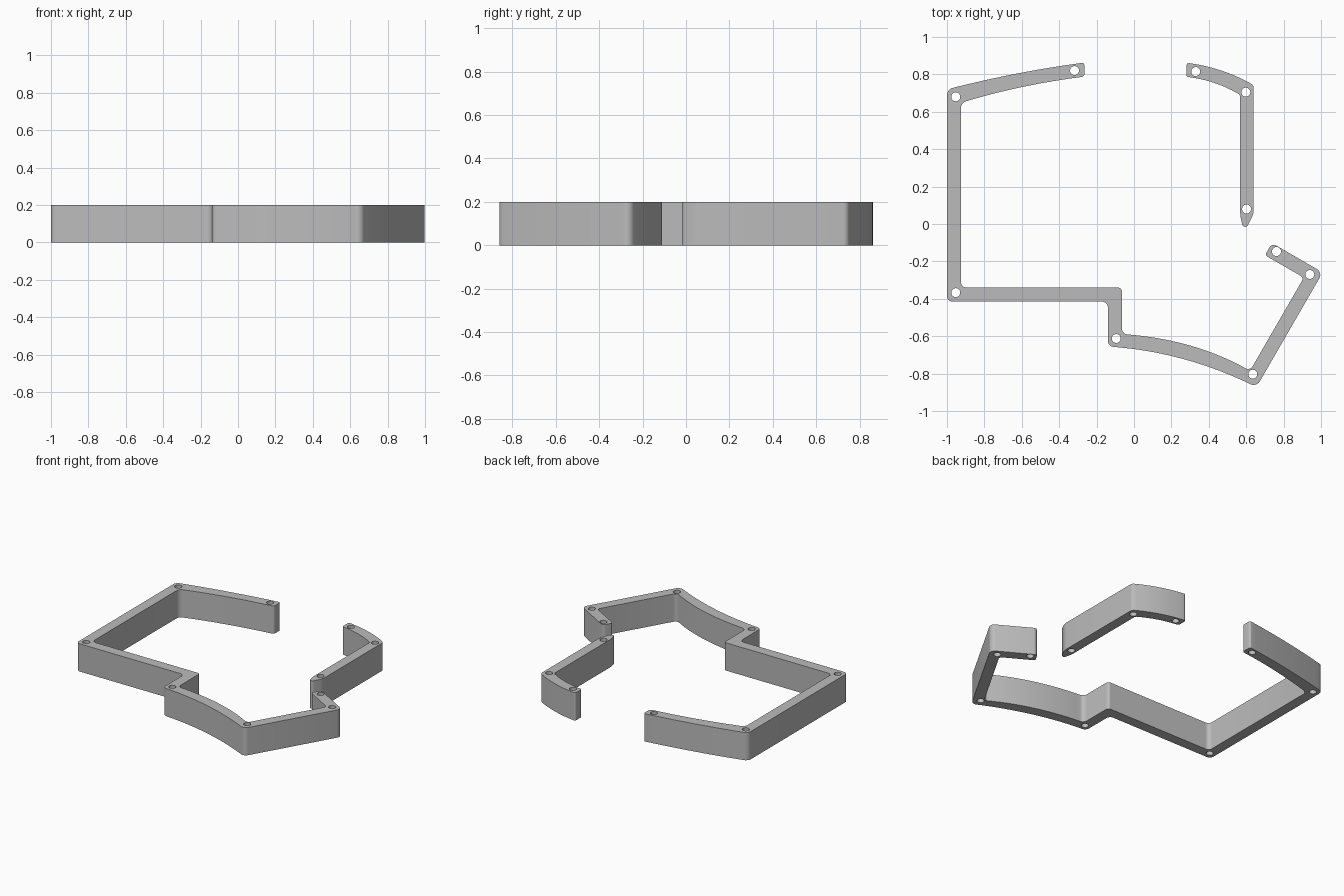
import bpy, bmesh
from math import radians, cos, sin, pi
from mathutils import Vector

HEIGHT = 0.2
HOLE_RADIUS = 0.024

cube = bpy.data.objects.get("Cube")
if cube:
    bpy.data.objects.remove(cube, do_unlink=True)

grey = bpy.data.materials.new("plain grey")
grey.use_nodes = True
grey.diffuse_color = (0.5, 0.5, 0.5, 1)
grey.node_tree.nodes["Principled BSDF"].inputs["Base Color"].default_value = (0.5, 0.5, 0.5, 1)


def bow(start, control, end, r0, r1, n=12):
    """Curved run of outline corners; only the two ends are rounded."""
    a, b, c = Vector(start), Vector(control), Vector(end)
    pts = []
    for i in range(n + 1):
        t = i / n
        p = a * (1 - t) ** 2 + b * 2 * t * (1 - t) + c * t * t
        pts.append((p.x, p.y, r0 if i == 0 else r1 if i == n else 0))
    return pts


def rounded(corners, steps=6):
    """Fillet every corner (x, y, radius) of a closed outline."""
    out = []
    for i, (x, y, r) in enumerate(corners):
        p = Vector((x, y))
        if r == 0:
            out.append(p)
            continue
        to_prev = Vector(corners[i - 1][:2]) - p
        to_next = Vector(corners[(i + 1) % len(corners)][:2]) - p
        cut = min(r, to_prev.length * 0.48, to_next.length * 0.48)
        a, b = p + to_prev.normalized() * cut, p + to_next.normalized() * cut
        for k in range(steps + 1):
            t = k / steps
            # weighted blend gives a circular arc at a square corner
            w = ((1 - t) ** 2, 2 * t * (1 - t) * 0.707, t * t)
            out.append((a * w[0] + p * w[1] + b * w[2]) / sum(w))
    return out


def circle(x, y, n=24):
    return [Vector((x + HOLE_RADIUS * cos(2 * pi * k / n),
                    y + HOLE_RADIUS * sin(2 * pi * k / n))) for k in range(n)]


def wall(name, corners, holes):
    """Extrude a filled outline with round through-holes."""
    curve = bpy.data.curves.new(name, 'CURVE')
    curve.dimensions = '2D'
    curve.fill_mode = 'BOTH'
    curve.extrude = HEIGHT / 2
    for loop in [rounded(corners)] + [circle(*h) for h in holes]:
        spline = curve.splines.new('POLY')
        spline.points.add(len(loop) - 1)
        for point, p in zip(spline.points, loop):
            point.co = (p.x, p.y, 0, 1)
        spline.use_cyclic_u = True
    curve.materials.append(grey)
    obj = bpy.data.objects.new(name, curve)
    bpy.context.collection.objects.link(obj)
    obj.location.z = HEIGHT / 2
    bpy.ops.object.select_all(action='DESELECT')
    obj.select_set(True)
    bpy.context.view_layer.objects.active = obj
    bpy.ops.object.convert(target='MESH')
    obj = bpy.context.object
    bm = bmesh.new()
    bm.from_mesh(obj.data)
    bmesh.ops.remove_doubles(bm, verts=bm.verts, dist=0.0002)
    bmesh.ops.recalc_face_normals(bm, faces=bm.faces)
    bm.to_mesh(obj.data)
    bm.free()
    bpy.ops.object.shade_smooth_by_angle(angle=radians(30))


# Long stepped wall: outer side, angled arm, then back along the inner side
main_outline = (
    bow((-0.265, 0.863), (-0.63, 0.815), (-1, 0.72), 0.015, 0.04)
    + [(-1, -0.415, 0.03), (-0.14, -0.415, 0.03)]
    + bow((-0.14, -0.655), (0.27, -0.68), (0.655, -0.872), 0.03, 0.035)
    + [(1.009, -0.259, 0.035), (0.738, -0.102, 0.025),
       (0.70, -0.167, 0.015), (0.908, -0.287, 0.02)]
    + bow((0.62, -0.785), (0.33, -0.615), (-0.065, -0.588), 0.03, 0.03)
    + [(-0.065, -0.34, 0.02), (-0.925, -0.34, 0.03)]
    + bow((-0.925, 0.648), (-0.61, 0.745), (-0.265, 0.788), 0.03, 0.015))
wall("main_wall", main_outline,
     [(-0.318, 0.82), (-0.953, 0.68), (-0.953, -0.367), (-0.095, -0.612),
      (0.635, -0.803), (0.94, -0.27), (0.762, -0.147)])

# Short wall with a curved top run and a pointed lower end
short_outline = (
    bow((0.28, 0.862), (0.476, 0.838), (0.64, 0.742), 0.02, 0.03)
    + [(0.64, 0.055, 0.02), (0.605, -0.015, 0.02),
       (0.582, -0.015, 0.015), (0.568, 0.04, 0.02)]
    + bow((0.568, 0.69), (0.435, 0.77), (0.28, 0.787), 0.02, 0.015))
wall("short_wall", short_outline, [(0.33, 0.815), (0.598, 0.705), (0.602, 0.08)])
